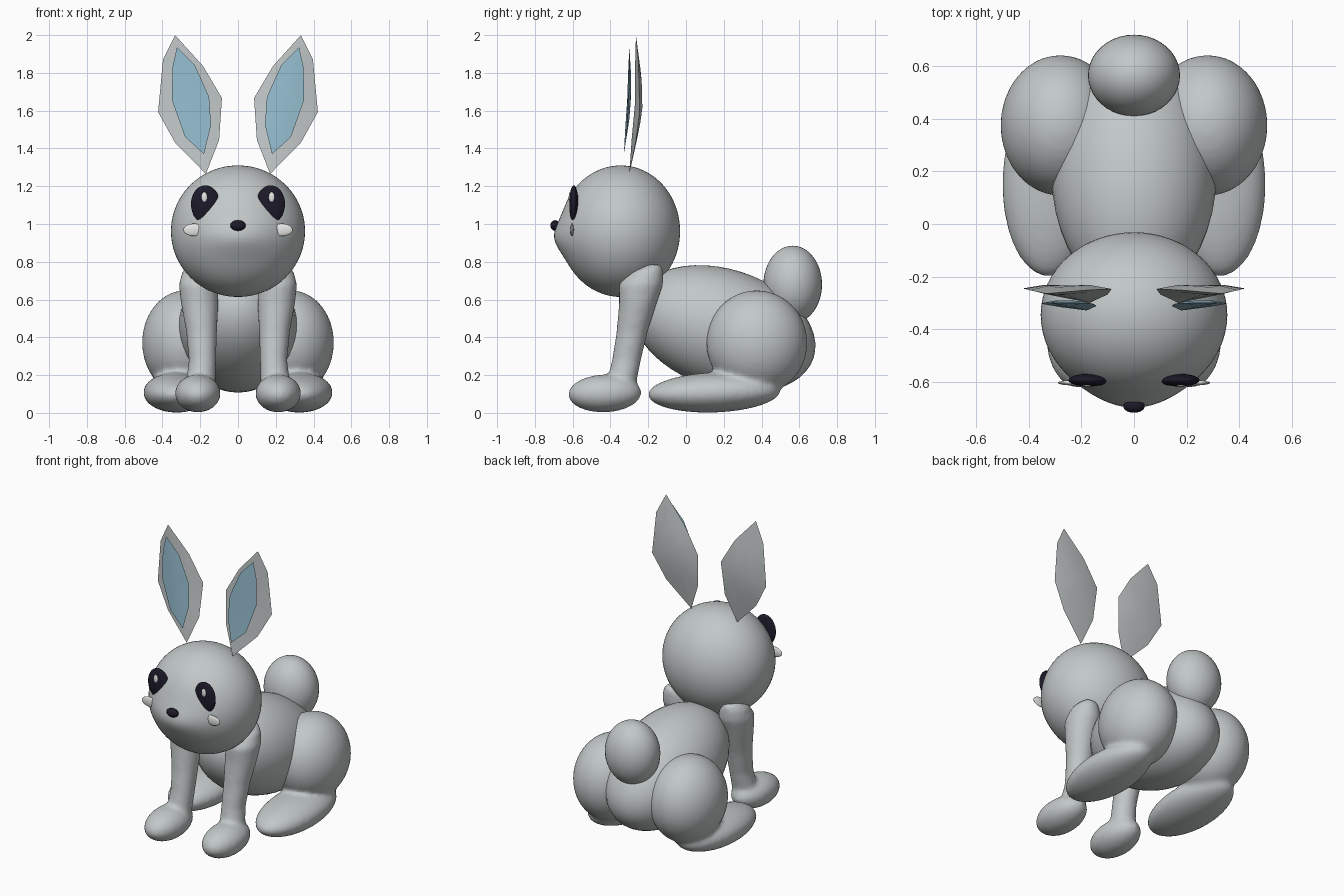
import bpy, bmesh, math
from mathutils import Matrix, Vector

if "Cube" in bpy.data.objects:
    bpy.data.objects.remove(bpy.data.objects["Cube"])


def material(name, rgb):
    m = bpy.data.materials.new(name)
    m.diffuse_color = (*rgb, 1)
    m.use_nodes = True
    m.node_tree.nodes["Principled BSDF"].inputs["Base Color"].default_value = m.diffuse_color
    return m


GREY = material("soft grey fur", (0.54, 0.575, 0.575))
BLUE = material("pale blue inner ear", (0.30, 0.51, 0.62))
BLACK = material("near black", (0.012, 0.010, 0.022))
WHITE = material("white", (0.80, 0.80, 0.78))


def add_ellipsoid(bm, centre, radii, tilt=0.0, seg=40, rings=24):
    mat = (Matrix.Translation(centre) @ Matrix.Rotation(tilt, 4, 'X')
           @ Matrix.Diagonal((*radii, 1)))
    return bmesh.ops.create_uvsphere(bm, u_segments=seg, v_segments=rings,
                                     radius=1, matrix=mat)["verts"]


def add_tube(bm, sections, n=24):
    """Closed limb from (x, y, z, rx, ry) cross-sections."""
    loops = []
    for x, y, z, rx, ry in sections:
        loops.append([bm.verts.new((x + rx * math.cos(a), y + ry * math.sin(a), z))
                      for a in (2 * math.pi * i / n for i in range(n))])
    for a, b in zip(loops, loops[1:]):
        for i in range(n):
            j = (i + 1) % n
            bm.faces.new((a[i], a[j], b[j], b[i]))
    bm.faces.new(loops[0])
    bm.faces.new(loops[-1])


def finish(bm, name, mat, mirror=False, blend=0, smooth=True):
    bmesh.ops.recalc_face_normals(bm, faces=bm.faces)
    for f in bm.faces:
        f.smooth = smooth
    me = bpy.data.meshes.new(name)
    bm.to_mesh(me)
    bm.free()
    me.materials.append(mat)
    ob = bpy.data.objects.new(name, me)
    bpy.context.collection.objects.link(ob)
    if blend:  # fuse overlapping volumes into one soft form
        r = ob.modifiers.new("fuse", 'REMESH')
        r.mode = 'VOXEL'
        r.voxel_size = 0.014
        r.use_smooth_shade = True
        s = ob.modifiers.new("soften", 'SMOOTH')
        s.factor = 0.5
        s.iterations = blend
    if mirror:
        m = ob.modifiers.new("mirror", 'MIRROR')
        m.use_mirror_merge = False
    return ob


def ellipsoid(name, mat, centre, radii, tilt=0.0, mirror=False, seg=40, rings=24):
    bm = bmesh.new()
    add_ellipsoid(bm, centre, radii, tilt, seg, rings)
    return finish(bm, name, mat, mirror)


# Body and tail
ellipsoid("body", GREY, (0, 0.20, 0.445), (0.315, 0.50, 0.315), math.radians(-18))
ellipsoid("tail", GREY, (0, 0.565, 0.68), (0.175, 0.155, 0.205))

# Head with a gentle muzzle bulge at the front
bm = bmesh.new()
for v in add_ellipsoid(bm, (0, -0.345, 0.962), (0.355, 0.32, 0.348), seg=64, rings=48):
    if v.co.y < -0.345:
        v.co.y -= 0.035 * math.exp(-((v.co.z - 0.93) / 0.09) ** 2 - (v.co.x / 0.2) ** 2)
    else:
        v.co.y = -0.345 + (v.co.y + 0.345) * 0.98
finish(bm, "head", GREY)

# Face
ellipsoid("eye", BLACK, (0.173, -0.594, 1.105), (0.076, 0.024, 0.10), mirror=True)
ellipsoid("eye_glint", WHITE, (0.178, -0.615, 1.142), (0.016, 0.006, 0.027),
          mirror=True, seg=16, rings=10)
ellipsoid("nose", BLACK, (0, -0.693, 0.992), (0.041, 0.025, 0.028))
ellipsoid("cheek_tuft", WHITE, (0.232, -0.604, 0.969), (0.058, 0.010, 0.033),
          mirror=True, seg=24, rings=14)

# Hind legs: round haunch fused with a long foot
bm = bmesh.new()
add_ellipsoid(bm, (0.28, 0.375, 0.372), (0.228, 0.268, 0.277))
add_ellipsoid(bm, (0.325, 0.15, 0.108), (0.177, 0.352, 0.106), math.radians(2))
finish(bm, "hind_leg", GREY, mirror=True, blend=10)

# Front legs: tapered limb fused with a paw
bm = bmesh.new()
add_tube(bm, [(0.21, -0.18, 0.785, 0.05, 0.05), (0.21, -0.21, 0.75, 0.085, 0.09),
              (0.208, -0.238, 0.68, 0.105, 0.118), (0.203, -0.255, 0.58, 0.10, 0.10),
              (0.193, -0.285, 0.43, 0.082, 0.083), (0.188, -0.315, 0.28, 0.073, 0.077),
              (0.20, -0.35, 0.12, 0.08, 0.08)])
add_ellipsoid(bm, (0.213, -0.43, 0.103), (0.121, 0.194, 0.100), math.radians(2))
finish(bm, "front_leg", GREY, mirror=True, blend=8)


def leaf(name, mat, outline, front, back):
    """Faceted ear blade: outline (x, y, z) rim with a domed front and back."""
    bm = bmesh.new()
    rim = [bm.verts.new(p) for p in outline]
    mid = sum((v.co for v in rim), Vector()) / len(rim)
    n = len(rim)
    for offset in (front, back):
        inner = []
        for v in rim:
            p = v.co.lerp(mid, 0.5)
            inner.append(bm.verts.new((p.x, (v.co.y + mid.y) / 2 + 0.8 * offset, p.z)))
        hub = bm.verts.new((mid.x, mid.y + offset, mid.z))
        for i in range(n):
            j = (i + 1) % n
            bm.faces.new((rim[i], rim[j], inner[j], inner[i]))
            bm.faces.new((inner[i], inner[j], hub))
    ob = finish(bm, name, mat, mirror=True)
    bpy.context.view_layer.objects.active = ob
    ob.select_set(True)
    bpy.ops.object.shade_smooth_by_angle(angle=math.radians(30))
    ob.select_set(False)


# Ears and their coloured linings
leaf("ear", GREY,
     [(0.333, -0.265, 2.0), (0.397, -0.252, 1.87), (0.423, -0.245, 1.593),
      (0.333, -0.267, 1.43), (0.17, -0.30, 1.265), (0.10, -0.268, 1.445),
      (0.085, -0.247, 1.667), (0.185, -0.252, 1.836)], -0.008, 0.028)
leaf("ear_lining", BLUE,
     [(0.323, -0.300, 1.937), (0.347, -0.300, 1.83), (0.350, -0.304, 1.656),
      (0.280, -0.316, 1.46), (0.18, -0.329, 1.37), (0.143, -0.312, 1.524),
      (0.153, -0.304, 1.672), (0.228, -0.300, 1.84)], -0.003, 0.016)
